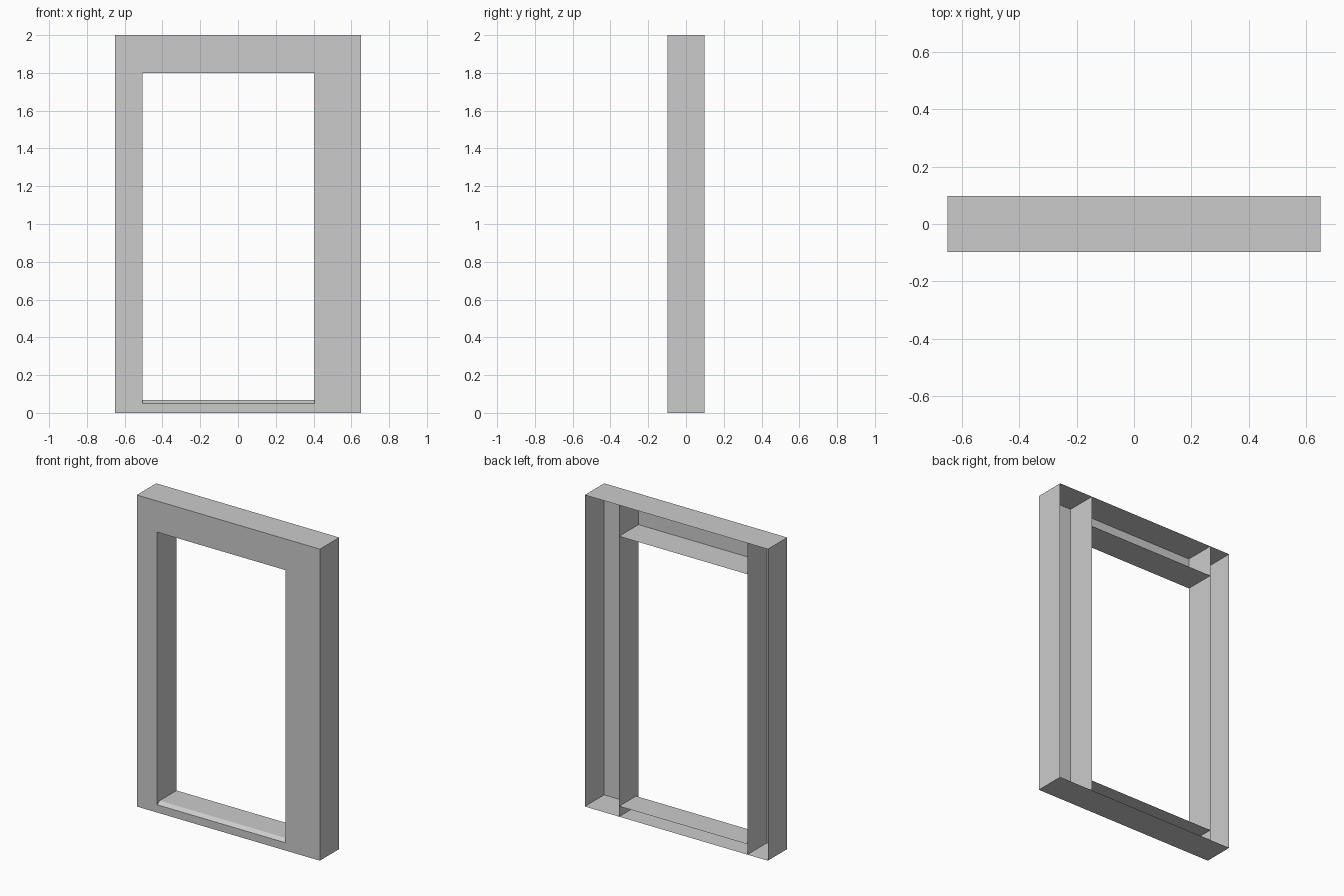
import bpy, bmesh

if "Cube" in bpy.data.objects:
    bpy.data.objects.remove(bpy.data.objects["Cube"])

FRONT, BACK = -0.098, 0.098


def make_object(name, bm):
    bmesh.ops.recalc_face_normals(bm, faces=bm.faces)
    mesh = bpy.data.meshes.new(name)
    bm.to_mesh(mesh)
    bm.free()
    ob = bpy.data.objects.new(name, mesh)
    bpy.context.collection.objects.link(ob)
    return ob


def hollow_post(name, x0, x1, z0, z1):
    """Box shell with its back left open."""
    bm = bmesh.new()
    bmesh.ops.create_cube(bm, size=1)
    for v in bm.verts:
        v.co = (x1 if v.co.x > 0 else x0,
                BACK if v.co.y > 0 else FRONT,
                z1 if v.co.z > 0 else z0)
    bm.normal_update()
    back = [f for f in bm.faces if f.normal.y > 0.9]
    bmesh.ops.delete(bm, geom=back, context='FACES_ONLY')
    return make_object(name, bm)


def hollow_rail(name, x0, x1, profile):
    """Open (y, z) profile swept along x, open at the ends and back."""
    bm = bmesh.new()
    rows = [[bm.verts.new((x, y, z)) for y, z in profile] for x in (x0, x1)]
    for i in range(len(profile) - 1):
        bm.faces.new((rows[0][i], rows[1][i], rows[1][i + 1], rows[0][i + 1]))
    ob = make_object(name, bm)
    # make the shell face outward: the front panel must look toward -y
    front = min(ob.data.polygons, key=lambda p: p.center.y)
    if front.normal.y > 0:
        ob.data.flip_normals()
    return ob


LEFT, RIGHT = -0.505, 0.406

# side posts of unequal width
hollow_post("left_post", -0.65, LEFT, 0, 2)
hollow_post("right_post", RIGHT, 0.65, 0, 2)

# header across the top
hollow_rail("header", LEFT, RIGHT,
            [(BACK, 1.8), (FRONT, 1.8), (FRONT, 2), (BACK, 2)])

# threshold with a chamfered front edge
hollow_rail("threshold", LEFT, RIGHT,
            [(BACK, 0), (FRONT, 0), (FRONT, 0.05),
             (FRONT + 0.025, 0.067), (BACK, 0.067)])
